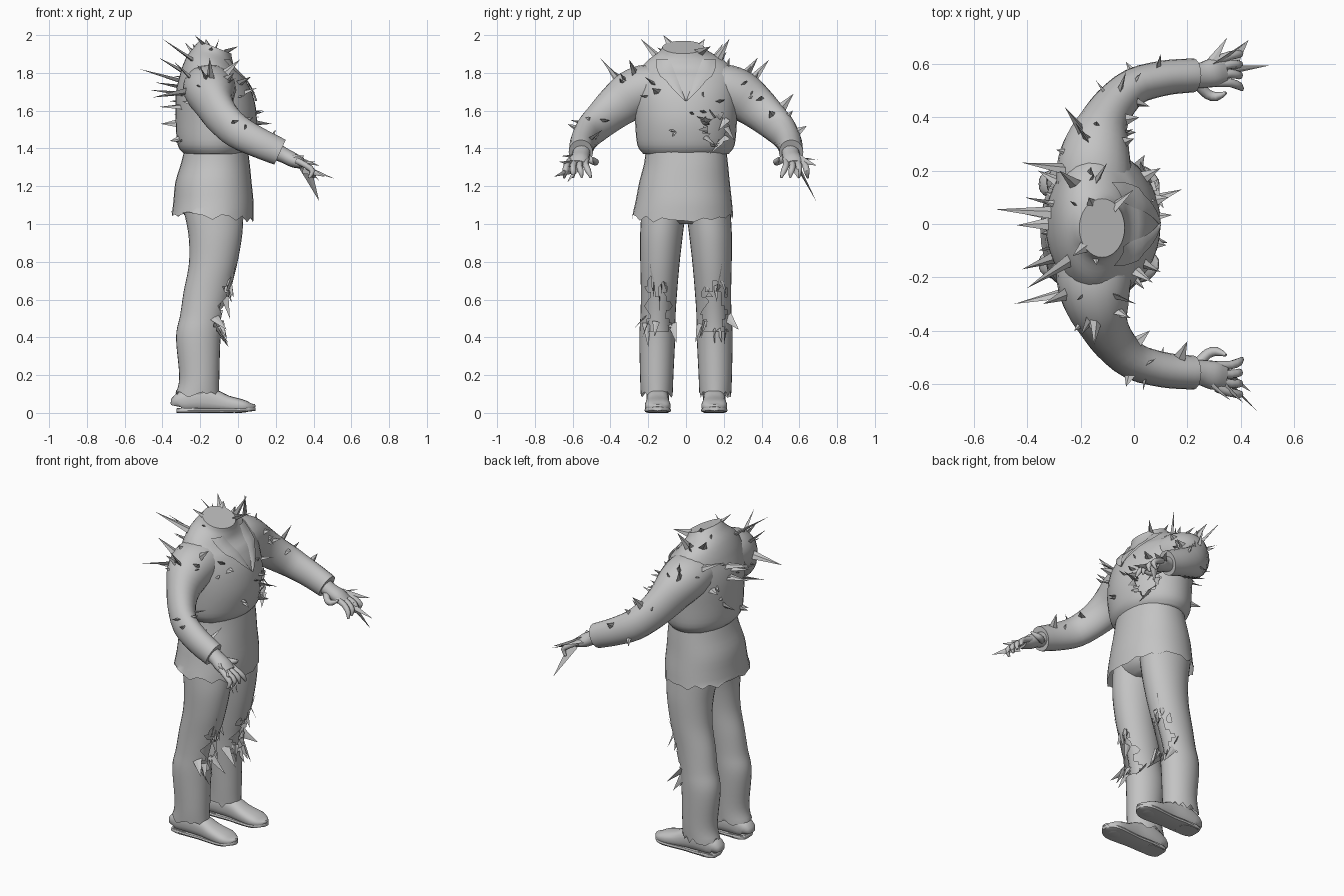
import bpy, bmesh, math, random
from mathutils import Vector
from mathutils.bvhtree import BVHTree

if "Cube" in bpy.data.objects:
    bpy.data.objects.remove(bpy.data.objects["Cube"])

random.seed(4)
GREY = bpy.data.materials.new("plain_grey")
GREY.diffuse_color = (0.55, 0.55, 0.55, 1)
GREY.use_nodes = True
GREY.node_tree.nodes["Principled BSDF"].inputs["Base Color"].default_value = GREY.diffuse_color
X, Z = Vector((1, 0, 0)), Vector((0, 0, 1))


def finish(name, verts, faces, smooth=True):
    me = bpy.data.meshes.new(name)
    me.from_pydata([tuple(v) for v in verts], [], faces)
    bm = bmesh.new()
    bm.from_mesh(me)
    bmesh.ops.recalc_face_normals(bm, faces=bm.faces)
    bm.to_mesh(me)
    bm.free()
    me.materials.append(GREY)
    ob = bpy.data.objects.new(name, me)
    bpy.context.collection.objects.link(ob)
    if smooth:
        bpy.ops.object.select_all(action='DESELECT')
        ob.select_set(True)
        bpy.context.view_layer.objects.active = ob
        bpy.ops.object.shade_smooth_by_angle(angle=math.radians(50))
    return ob


def catmull(rings, sub):
    out = []
    for i in range(len(rings) - 1):
        a, b = rings[max(i - 1, 0)], rings[i]
        c, d = rings[i + 1], rings[min(i + 2, len(rings) - 1)]
        for k in range(sub):
            t = k / sub
            out.append([0.5 * (2 * q + (r - p) * t + (2 * p - 5 * q + 4 * r - s) * t * t
                        + (3 * q - p - 3 * r + s) * t ** 3) for p, q, r, s in zip(a, b, c, d)])
    return out + [list(rings[-1])]


def loft(name, rings, ref=X, axis=None, n=24, sub=3, power=2.0, caps=(True, True),
         edit=None, hole=None):
    """Rings are (x, y, z, radius along ref, radius across)."""
    rings = catmull(rings, sub)
    pts = [Vector(r[:3]) for r in rings]
    verts = []
    for i, r in enumerate(rings):
        t = axis or (pts[min(i + 1, len(pts) - 1)] - pts[max(i - 1, 0)]).normalized()
        u = (ref - t * ref.dot(t)).normalized()
        w = t.cross(u)
        for k in range(n):
            a = 2 * math.pi * k / n
            c, s = math.cos(a), math.sin(a)
            c = math.copysign(abs(c) ** (2 / power), c)
            s = math.copysign(abs(s) ** (2 / power), s)
            v = pts[i] + u * max(r[3], .002) * c + w * max(r[4], .002) * s
            verts.append(edit(v, i) if edit else v)
    faces = []
    for i in range(len(rings) - 1):
        for k in range(n):
            a, b = i * n + k, i * n + (k + 1) % n
            c, d = b + n, a + n
            if not hole:
                faces.append((a, b, c, d))
                continue
            # triangles around a tear give it a jagged edge
            pair = ((a, b, c), (a, c, d)) if (i + k) % 2 else ((a, b, d), (b, c, d))
            faces += [f for f in pair if not hole(sum((verts[j] for j in f), Vector()) / 3)]
    if caps[0]:
        faces.append(tuple(range(n)))
    if caps[1]:
        faces.append(tuple(range((len(rings) - 1) * n, len(rings) * n)))
    return finish(name, verts, faces)


def spikes(name, items, flat=.4):
    """Flattened four-sided thorns given as (base, tip, half width)."""
    verts, faces = [], []
    for b, t, w in items:
        b, t = Vector(b), Vector(t)
        d = (t - b).normalized()
        u = d.cross(Vector((random.uniform(-1, 1), random.uniform(-1, 1), random.uniform(.2, 1)))).normalized()
        v = d.cross(u)
        o = len(verts)
        b = b - d * .015
        verts += [b + u * w, b + v * w * flat, b - u * w, b - v * w * flat, t]
        faces += [(o + i, o + (i + 1) % 4, o + 4) for i in range(4)] + [(o + 3, o + 2, o + 1, o)]
    return finish(name, verts, faces, False)


def ragged(amount):
    return lambda v, i: v + Z * random.uniform(-amount, amount) if i == 0 else v


# Jacket body, with a torn patch over the belly and a shirt beneath
def neck_tilt(v, i):
    k = min(max((v.z - 1.78) / .14, 0), 1)
    return v - Z * .4 * k * (v.x + .13)


def belly_tear(c):
    return c.x > -.03 and ((c.y - .16) / .06) ** 2 + ((c.z - 1.5) / .08) ** 2 < random.uniform(.6, 1.2)


BODY = [(-.12, 0, 1.37, .165, .225), (-.12, 0, 1.42, .2, .258), (-.115, 0, 1.55, .215, .27),
        (-.125, 0, 1.68, .205, .275), (-.14, 0, 1.78, .17, .265), (-.145, 0, 1.85, .13, .215),
        (-.13, -.01, 1.905, .1, .135), (-.12, -.015, 1.94, .085, .11)]
jacket = loft("jacket_body", BODY, axis=Z, n=36, sub=4, edit=neck_tilt, hole=belly_tear)
loft("shirt", [(x, y, z, a * .9, b * .92) for x, y, z, a, b in BODY[:5]], axis=Z)


# Jacket skirt with a ragged hem
def hem(v, i):
    return v - Z * (.08 * (v.x + .13) + random.uniform(-.018, .018)) if i == 0 else v


loft("jacket_skirt", [(-.135, -.018, 1.04, .217, .268), (-.13, -.012, 1.12, .212, .255),
     (-.13, -.008, 1.22, .202, .24), (-.12, 0, 1.32, .182, .222), (-.115, 0, 1.41, .165, .212)],
     axis=Z, n=32, power=2.15, caps=(False, True), edit=hem)
loft("hips", [(-.13, 0, 1.0, .1, .12), (-.13, 0, 1.04, .15, .2), (-.13, 0, 1.12, .17, .22),
     (-.13, 0, 1.3, .15, .19)], axis=Z)

# Lapels laid over the chest
tree = BVHTree.FromPolygons([v.co for v in jacket.data.vertices], [p.vertices for p in jacket.data.polygons])
for side, tag in ((1, "left"), (-1, "right")):
    verts, faces = [], []
    for i in range(11):
        t = i / 10
        inner = .085 * (1 - t)
        outer = inner + .085 * math.sin(math.pi * min(1, t * .7 + .3)) * (1 if t < .45 else .8) + .004
        for j in range(4):
            y = side * (inner + (outer - inner) * j / 3)
            z = 1.87 - .22 * t
            hit = tree.ray_cast(Vector((1, y, z)), -X)[0]
            verts.append(((hit.x if hit else -.05) + (.014 if j else .004), y, z))
    for i in range(10):
        faces += [(i * 4 + j, i * 4 + j + 1, i * 4 + j + 5, i * 4 + j + 4) for j in range(3)]
    finish("lapel_" + tag, verts, faces)

# Sleeves, hands, trousers and shoes on both sides
solids = [jacket]
rips = []
for s, tag in ((1, "left"), (-1, "right")):
    sleeve = [(-.15, .12, 1.735, .14, .11), (-.15, .21, 1.715, .14, .13), (-.14, .29, 1.68, .125, .13),
              (-.118, .37, 1.62, .095, .115), (-.075, .445, 1.555, .08, .1), (0, .515, 1.487, .07, .09),
              (.11, .547, 1.43, .066, .08), (.2, .556, 1.39, .064, .074), (.222, .557, 1.38, .064, .072)]
    solids.append(loft("sleeve_" + tag, [(x, y * s, z, b, a) for x, y, z, a, b in sleeve], ref=Z, n=20))
    loft("palm_" + tag, [(.2, .553 * s, 1.385, .046, .048), (.25, .557 * s, 1.36, .04, .048),
         (.3, .568 * s, 1.335, .038, .055), (.34, .575 * s, 1.315, .024, .048)], ref=Z, n=14)
    for k in range(4):
        y = .53 + .028 * k
        curl = .022 * (2 - k)
        r = .017
        loft(f"finger_{tag}_{k}", [(.31, y * s, 1.335, r, r), (.36, (y + .006 * k) * s, 1.31, r, r),
             (.395, (y + .006 * k - curl * .3) * s, 1.28, r * .9, r * .9),
             (.405 - .01 * k, (y + .006 * k - curl * .6) * s, 1.245, .006, .006)], ref=X, n=8, sub=2)
    loft("thumb_" + tag, [(.24, .525 * s, 1.35, .02, .02), (.275, .487 * s, 1.33, .019, .019),
         (.31, .478 * s, 1.33, .017, .017), (.345, .492 * s, 1.35, .006, .006)], ref=Z, n=8, sub=2)

    LEG = [(-.215, .155, .1, .115, .085), (-.205, .155, .19, .106, .088), (-.21, .152, .4, .118, .095),
           (-.19, .148, .52, .116, .093), (-.165, .143, .64, .123, .096), (-.132, .138, .79, .128, .104),
           (-.12, .13, .94, .142, .113), (-.13, .117, 1.08, .16, .118)]

    def knee_tear(c):
        w = .052 + .018 * math.sin(c.z * 60 + s)
        return c.x > -.16 and abs(c.y - s * .15) < w and .43 < c.z < .66 + .05 * math.sin(c.y * 90)

    loft("trouser_" + tag, [(x, y * s, z, a, b) for x, y, z, a, b in LEG], axis=Z, n=28, sub=5,
         caps=(False, True), edit=ragged(.022), hole=knee_tear)
    loft("shin_" + tag, [(x - .01, y * s, z, a * .82, b * .82) for x, y, z, a, b in
         [(-.2, .15, .06, .06, .06)] + LEG[1:6]], axis=Z, n=18)
    for k in range(7):
        a = random.uniform(-1, 1)
        z = random.choice((.43, .47, .6, .66, .7))
        base = (-.1 + .05 * (z - .4) / .3, s * .145 + .065 * a, z)
        rips.append((base, (base[0] + random.uniform(.01, .035), base[1] + .03 * a, z - random.uniform(.06, .11)), .02))
    rips += [((-.12, s * .225, .5), (-.06, s * .28, .44), .03), ((-.13, s * .07, .46), (-.05, s * .05, .37), .025),
             ((-.12, s * .21, .46), (-.05, s * .2, .35), .025), ((-.05, s * .17, .66), (-.01, s * .19, .79), .015)]

    shoe = [(-.325, .035, .03, .035), (-.31, .055, .05, .052), (-.22, .075, .068, .06), (-.13, .065, .06, .058),
            (-.06, .048, .045, .063), (.02, .036, .036, .068), (.065, .032, .022, .05), (.092, .04, .006, .015)]
    loft("shoe_" + tag, [(x, .15 * s, z, h, w) for x, z, h, w in shoe], ref=Z, n=18, power=2.6)
    loft("sole_" + tag, [(x, .15 * s, .012 + max(0, x) * .12, .012, w + .003) for x, z, h, w in shoe], ref=Z, n=12, power=4)
    loft("heel_" + tag, [(-.26, .15 * s, 0, .06, .055), (-.26, .15 * s, .025, .062, .057)], axis=Z, n=16, power=3, sub=1)

# Torn cloth at the knees and belly
for k in range(10):
    a = 2 * math.pi * k / 10
    b = Vector((.055 - .035 * math.cos(a), .16 + .06 * math.cos(a), 1.5 + .08 * math.sin(a)))
    rips.append((b, b + Vector((random.uniform(0, .04), random.uniform(-.06, .06), random.uniform(-.07, .04))), .022))
spikes("cloth_shreds", rips, .15)

# Claws beyond the fingertips
spikes("claws", [((.36, .6, 1.29), (.43, .69, 1.12), .032), ((.38, .58, 1.29), (.51, .595, 1.24), .02),
                 ((.31, .6, 1.34), (.43, .69, 1.31), .028), ((.28, .59, 1.35), (.35, .7, 1.34), .026),
                 ((.36, -.6, 1.29), (.46, -.7, 1.25), .028), ((.33, -.6, 1.32), (.41, -.67, 1.33), .025),
                 ((.36, -.57, 1.3), (.44, -.63, 1.22), .02), ((.26, -.58, 1.36), (.36, -.66, 1.36), .022)], .3)

# Thorns over the back, shoulders, chest and sleeves
tips = [(-.52, .055, 1.82), (-.42, .23, 1.88), (-.44, -.005, 1.75), (-.45, -.3, 1.67), (-.42, -.17, 1.62),
        (-.47, .05, 1.71), (-.41, .1, 1.53), (-.36, -.1, 1.44), (-.4, -.24, 1.98), (-.23, -.12, 2.0),
        (-.28, .2, 1.96), (-.17, .1, 1.98), (-.26, .44, 1.87), (-.22, .38, 1.88), (-.34, -.3, 1.86),
        (-.15, -.455, 1.88), (-.2, -.42, 1.83), (0, .13, 1.94), (.01, -.3, 1.87), (-.02, -.35, 1.8),
        (.18, .13, 1.53), (.13, .1, 1.6), (.1, .21, 1.66), (.1, -.18, 1.72), (.07, -.22, 1.78),
        (.12, -.08, 1.49), (-.03, .57, 1.69), (.06, .44, 1.6), (.02, .4, 1.68), (0, .32, 1.76),
        (.06, -.4, 1.55), (.2, -.44, 1.5), (-.03, -.61, 1.55), (.1, .64, 1.52), (-.36, .2, 1.65),
        (-.1, .23, 1.98)]
coords, polys = [], []
for ob in solids:
    o = len(coords)
    coords += [v.co.copy() for v in ob.data.vertices]
    polys += [[o + i for i in p.vertices] for p in ob.data.polygons]
tree = BVHTree.FromPolygons(coords, polys)
thorns = []
for t in tips:
    base = tree.find_nearest(Vector(t))[0]
    thorns.append((base, t, .027))
    # a shorter companion beside each main thorn
    side = Vector([random.uniform(-.09, .09) for _ in range(3)])
    p, nrm = tree.find_nearest(base + side)[:2]
    thorns.append((p, p + nrm * random.uniform(.02, .05) + Z * random.uniform(-.02, .02), .018))
spikes("thorns", thorns)
